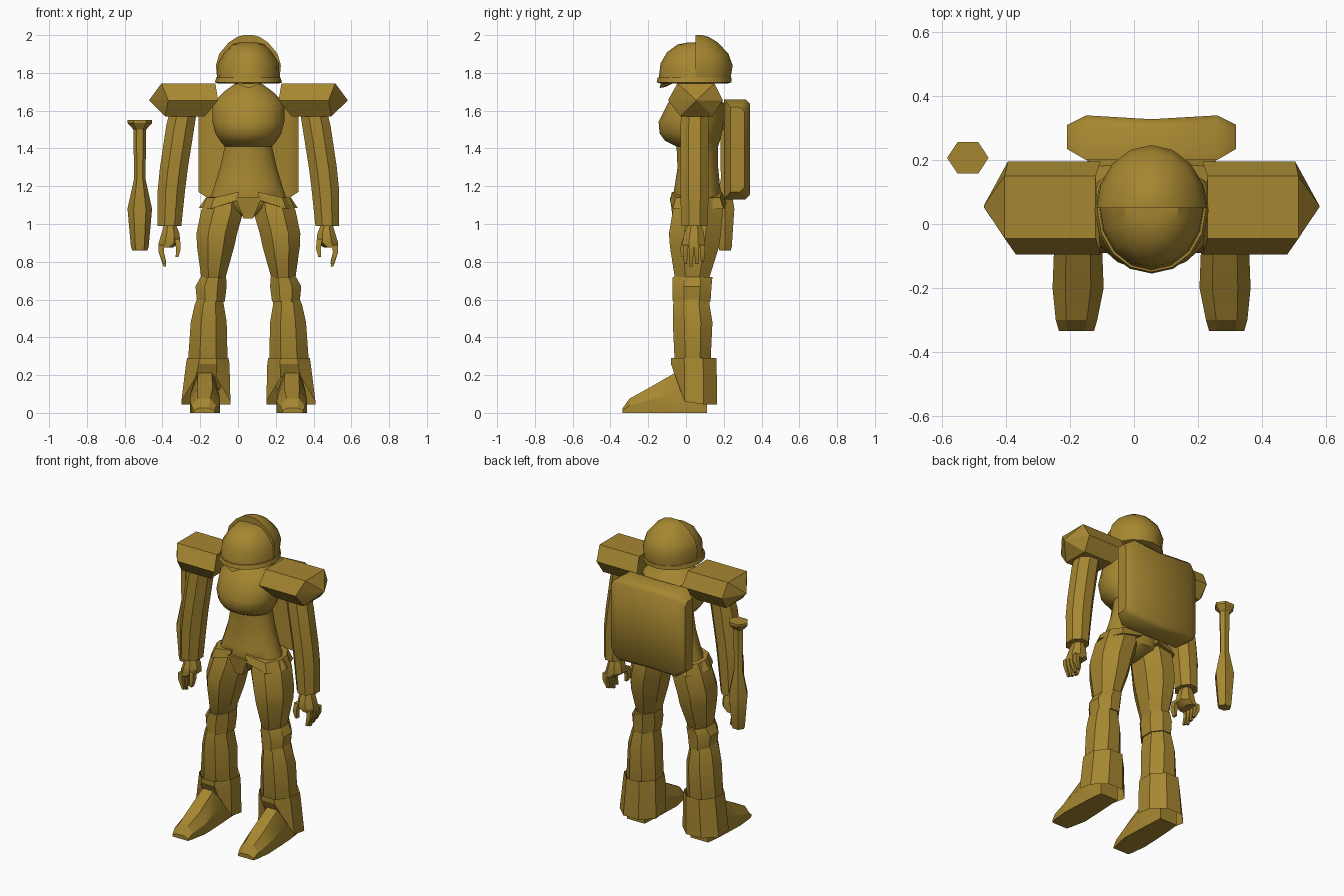
import bpy, bmesh, math

default_cube = bpy.data.objects.get("Cube")
if default_cube:
    bpy.data.objects.remove(default_cube, do_unlink=True)

AXIS = 0.055          # the body stands beside the loose baton
HALF_TURN = math.pi

material = bpy.data.materials.new("olive gold")
material.use_nodes = True
colour = (0.38, 0.24, 0.03, 1)
material.diffuse_color = colour
material.node_tree.nodes["Principled BSDF"].inputs["Base Color"].default_value = colour


def ring(z, x0, x1, y0, y1, sides=8, flat=True):
    """Level polygon that fills the given bounds."""
    phase = 0.5 if flat else 0
    grow = 1 / math.cos(HALF_TURN / sides) if flat else 1
    cx, cy = (x0 + x1) / 2, (y0 + y1) / 2
    rx, ry = (x1 - x0) / 2 * grow, (y1 - y0) / 2 * grow
    angles = [2 * HALF_TURN * (i + phase) / sides for i in range(sides)]
    return [(cx + rx * math.cos(a), cy + ry * math.sin(a), z) for a in angles]


def half_ring(z, width, depth, y, steps=8):
    """Half ellipse, open towards the vertical plane at y."""
    angles = [HALF_TURN * i / steps for i in range(steps + 1)]
    return [(width * math.cos(a), y + depth * math.sin(a), z) for a in angles]


def skin(name, rings, side=1, axis=AXIS, smooth=30, caps=True):
    """Bridge rings of points into one solid part."""
    bm = bmesh.new()
    loops = [[bm.verts.new((axis + side * x, y, z)) for x, y, z in r] for r in rings]
    for low, high in zip(loops, loops[1:]):
        count = len(low)
        for i in range(count):
            j = (i + 1) % count
            bm.faces.new((low[i], low[j], high[j], high[i]))
    if caps:
        bm.faces.new(loops[0])
        bm.faces.new(loops[-1])
    bmesh.ops.remove_doubles(bm, verts=bm.verts, dist=0.0001)
    bmesh.ops.recalc_face_normals(bm, faces=bm.faces)
    mesh = bpy.data.meshes.new(name)
    bm.to_mesh(mesh)
    bm.free()
    mesh.materials.append(material)
    part = bpy.data.objects.new(name, mesh)
    bpy.context.collection.objects.link(part)
    bpy.ops.object.select_all(action="DESELECT")
    part.select_set(True)
    bpy.context.view_layer.objects.active = part
    bpy.ops.object.shade_smooth_by_angle(angle=math.radians(smooth))
    return part


def pair(name, rings, **options):
    skin("left_" + name, rings, 1, **options)
    skin("right_" + name, rings, -1, **options)


def centred(rows, sides, flat=True):
    return [ring(z, -w, w, y0, y1, sides, flat) for z, w, y0, y1 in rows]


# Torso: height, half width, front, back
skin("torso", centred([
    (1.04, .03, -.04, .12), (1.08, .12, -.06, .18), (1.14, .2, -.07, .19),
    (1.2, .18, -.06, .18), (1.3, .15, -.045, .17), (1.41, .125, -.05, .17),
    (1.44, .15, -.11, .18), (1.48, .175, -.14, .19), (1.54, .19, -.145, .2),
    (1.64, .19, -.095, .2), (1.7, .13, -.05, .15), (1.74, .075, 0, .12)],
    16), smooth=35)
skin("neck", centred([(1.7, .07, 0, .12), (1.78, .07, 0, .12)], 8))

# Hip guards and the pointed front flap
pair("hip_guard", [
    [(.06, -.085, 1.125), (.2, -.07, 1.08), (.262, .05, 1.085),
     (.2, .2, 1.08), (.06, .215, 1.11)],
    [(.05, -.075, 1.17), (.18, -.055, 1.14), (.225, .05, 1.14),
     (.18, .18, 1.14), (.05, .19, 1.17)]])
skin("front_flap", [
    [(-.025, -.07, 1.03), (.025, -.07, 1.03), (.025, .02, 1.03), (-.025, .02, 1.03)],
    [(-.07, -.085, 1.14), (.07, -.085, 1.14), (.07, .02, 1.14), (-.07, .02, 1.14)]])

# Helmet: lower front shell, taller rear shell, rim and beak
skin("front_shell", [half_ring(z, w, -d, .055) for z, w, d in [
    (1.765, .165, .2), (1.85, .162, .19), (1.91, .125, .155),
    (1.95, .085, .1), (1.96, .045, .05)]])
skin("rear_shell", [half_ring(z, w, d, .05) for z, w, d in [
    (1.765, .165, .185), (1.84, .172, .197), (1.9, .155, .175),
    (1.96, .105, .12), (1.99, .06, .07), (2, .025, .035)]])
skin("helmet_rim", centred([
    (1.745, .165, -.14, .225), (1.75, .178, -.155, .24), (1.775, .17, -.15, .24)],
    16, False))
skin("helmet_beak", [
    [(-.008, -.14, 1.72), (.008, -.14, 1.72), (0, -.11, 1.725)],
    [(-.08, -.13, 1.755), (.08, -.13, 1.755), (0, -.05, 1.755)]])

# Backpack: half length, near face, far face, bottom, top
pack = []
for x, near, far, bottom, top in [
        (-.265, .235, .31, 1.17, 1.62), (-.205, .2, .34, 1.13, 1.66),
        (0, .2, .328, 1.13, 1.655),
        (.205, .2, .34, 1.13, 1.66), (.265, .235, .31, 1.17, 1.62)]:
    lip = .025
    pack.append([(x, near, bottom), (x, far - lip, bottom), (x, far, bottom + lip),
                 (x, far, top - lip), (x, far - lip, top), (x, near, top)])
skin("backpack", pack, smooth=50)


# Shoulder pads: six-sided tubes with a blunt pointed end
def pad_section(top_x, mid_x, low_x, size=1, drop=0):
    section = [(top_x, -.045, .09), (top_x, .15, .09), (mid_x, .195, 0),
               (low_x, .14, -.085), (low_x, -.03, -.085), (mid_x - drop, -.095, 0)]
    return [(x, .055 + (y - .055) * size, 1.655 + z * size) for x, y, z in section]


pair("shoulder_pad", [
    pad_section(.175, .16, .23), pad_section(.46, .45, .44, drop=.025),
    pad_section(.525, .525, .525, .02)], smooth=20)

# Arms
pair("arm", [ring(*r) for r in [
    (1.62, .27, .41, -.02, .12), (1.52, .285, .435, -.03, .12),
    (1.3, .32, .468, -.03, .12), (1.18, .335, .48, -.03, .12),
    (.99, .355, .48, -.025, .115)]])
pair("hand", [ring(*r) for r in [
    (1.0, .385, .445, .01, .08), (.95, .365, .46, -.01, .095),
    (.9, .36, .475, -.02, .1), (.875, .4, .475, -.015, .1)]])
for number, y in enumerate((-.015, .015, .045, .075)):
    tip = .775 + .012 * abs(number - 1)
    pair("finger_%d" % (number + 1), [ring(*r, sides=4) for r in [
        (.89, .445, .475, y, y + .025), (.85, .447, .475, y, y + .025),
        (tip, .435, .45, y + .004, y + .02)]])
pair("thumb", [ring(*r, sides=4) for r in [
    (.92, .362, .39, -.02, .02), (.87, .358, .383, -.03, .005),
    (.825, .37, .385, -.025, 0)]])

# Legs
pair("thigh", [ring(*r) for r in [
    (1.14, .03, .22, -.05, .18), (1.07, .025, .25, -.07, .195),
    (.95, .06, .275, -.09, .185), (.88, .075, .272, -.085, .175),
    (.72, .12, .25, -.06, .125), (.67, .14, .24, -.03, .1)]])
pair("knee_guard", [ring(*r) for r in [
    (.72, .118, .252, -.07, .14), (.67, .115, .28, -.072, .135),
    (.59, .125, .272, -.07, .13)]])
pair("shin", [ring(*r) for r in [
    (.62, .135, .265, -.06, .12), (.57, .13, .285, -.068, .125),
    (.48, .115, .305, -.07, .14), (.27, .11, .32, -.06, .13),
    (.12, .15, .28, -.02, .11)]])

# Ankle cuffs: open below and cut away over the instep
cuff = [ring(.24, .12, .31, -.05, .12), ring(.29, .105, .325, -.08, .16),
        ring(.26, .1, .33, -.08, .162)]
hem = ring(.045, .095, .355, -.08, .165)
cuff.append([(x, max(y, -.045), z + max(0, -y) * 1.8) for x, y, z in hem])
pair("ankle_cuff", cuff, caps=False, smooth=20)

# Feet: position, inner side, outer side, top
foot = []
for y, inner, outer, top in [
        (-.335, .18, .29, .025), (-.3, .17, .3, .075), (-.2, .15, .31, .13),
        (-.07, .155, .305, .205), (.02, .16, .3, .25), (.11, .165, .29, .2)]:
    slope = (outer - inner) * .25
    foot.append([(inner, y, 0), (inner, y, top * .5), (inner + slope, y, top),
                 (outer - slope, y, top), (outer, y, top * .5), (outer, y, 0)])
pair("foot", foot, smooth=20)

# Loose baton: height and radius
skin("baton", [ring(z, -r, r, .207 - r * .87, .207 + r * .87, 6, False) for z, r in [
    (.86, .04), (.88, .047), (1.08, .065), (1.24, .03),
    (1.5, .034), (1.535, .065), (1.55, .065)]], axis=-.52, smooth=20)
